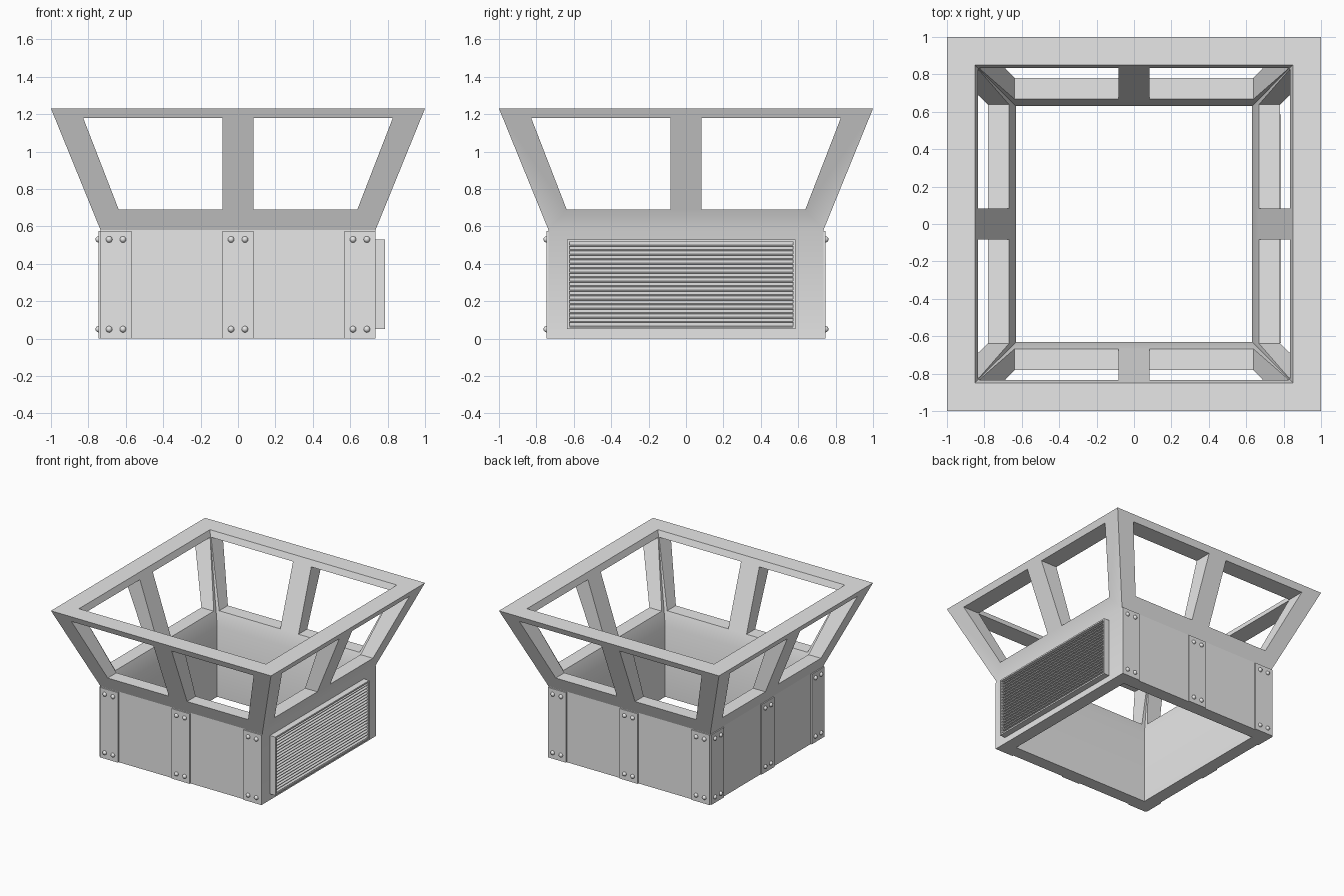
import bpy, bmesh, math
from mathutils import Matrix, Vector

cube = bpy.data.objects.get("Cube")
if cube:
    bpy.data.objects.remove(cube, do_unlink=True)

HALF, WALL_TOP, TOP = 0.735, 0.58, 1.23
PLATE = 0.01

grey = bpy.data.materials.new("plain grey")
grey.use_nodes = True
grey.diffuse_color = (0.8, 0.8, 0.8, 1)
grey.node_tree.nodes["Principled BSDF"].inputs["Base Color"].default_value = (0.8, 0.8, 0.8, 1)


def make_object(name, bm, smooth=False):
    bmesh.ops.recalc_face_normals(bm, faces=bm.faces[:])
    mesh = bpy.data.meshes.new(name)
    bm.to_mesh(mesh)
    bm.free()
    obj = bpy.data.objects.new(name, mesh)
    bpy.context.collection.objects.link(obj)
    mesh.materials.append(grey)
    if smooth:
        smooth_by_angle(obj)
    return obj


def activate(obj):
    bpy.ops.object.select_all(action="DESELECT")
    obj.select_set(True)
    bpy.context.view_layer.objects.active = obj


def smooth_by_angle(obj):
    activate(obj)
    bpy.ops.object.shade_smooth_by_angle(angle=math.radians(30))


def add_box(bm, low, high, tilt=0):
    low, high = Vector(low), Vector(high)
    matrix = (Matrix.Translation((low + high) / 2) @ Matrix.Rotation(tilt, 4, "Y")
              @ Matrix.Diagonal((*(high - low), 1)))
    bmesh.ops.create_cube(bm, size=1, matrix=matrix)


# Square tube that flares outward above the wall
def make_frame():
    profile = [(HALF, 0), (HALF, WALL_TOP), (1, TOP), (0.85, TOP), (0.63, WALL_TOP), (0.63, 0)]
    bm = bmesh.new()
    corners = [(1, 1), (-1, 1), (-1, -1), (1, -1)]
    rings = [[bm.verts.new((sx * r, sy * r, z)) for sx, sy in corners] for r, z in profile]
    for i, ring in enumerate(rings):
        other = rings[(i + 1) % len(rings)]
        for j in range(4):
            k = (j + 1) % 4
            bm.faces.new((ring[j], ring[k], other[k], other[j]))
    return make_object("frame", bm)


# Pair of slanted window openings running straight through the frame
def cut_windows(frame, angle):
    bm = bmesh.new()
    for side in (-1, 1):
        outline = [(0.083, 0.69), (0.638, 0.69), (0.828, 1.18), (0.083, 1.18)]
        face = bm.faces.new([bm.verts.new((side * x, -1.2, z)) for x, z in outline])
        moved = bmesh.ops.extrude_face_region(bm, geom=[face])["geom"]
        verts = [v for v in moved if isinstance(v, bmesh.types.BMVert)]
        bmesh.ops.translate(bm, verts=verts, vec=(0, 2.4, 0))
    bm.transform(Matrix.Rotation(angle, 4, "Z"))
    cutter = make_object("window_cutter", bm)
    cutter.hide_render = True
    mod = frame.modifiers.new("windows", "BOOLEAN")
    mod.operation, mod.solver, mod.object = "DIFFERENCE", "EXACT", cutter
    activate(frame)
    bpy.ops.object.modifier_apply(modifier=mod.name)
    bpy.data.objects.remove(cutter, do_unlink=True)


frame = make_frame()
for angle in (0, math.pi / 2):
    cut_windows(frame, angle)
smooth_by_angle(frame)

# Keep the outer bend crisp except on the grille side
for edge in frame.data.edges:
    a, b = (frame.data.vertices[i].co for i in edge.vertices)
    at_bend = all(abs(p.z - WALL_TOP) < 0.001 and max(abs(p.x), abs(p.y)) > 0.7 for p in (a, b))
    if at_bend and not (a.x > 0.7 and b.x > 0.7):
        edge.use_edge_sharp = True

# Riveted straps on the three sides without a grille
for side, angle in (("front", 0), ("back", math.pi), ("right", -math.pi / 2)):
    turn = Matrix.Rotation(angle, 4, "Z")
    straps, rivets = bmesh.new(), bmesh.new()
    for centre in (-0.652, 0, 0.652):
        add_box(straps, (centre - 0.083, -HALF - PLATE, 0), (centre + 0.083, -HALF + PLATE, WALL_TOP - 0.005))
        for dx in (-0.037, 0.037):
            for z in (0.05, 0.53):
                bmesh.ops.create_uvsphere(rivets, u_segments=16, v_segments=10, radius=0.017,
                                          matrix=Matrix.Translation((centre + dx, -HALF - PLATE, z)))
    for bm in (straps, rivets):
        bm.transform(turn)
    make_object(side + "_straps", straps)
    make_object(side + "_rivets", rivets, smooth=True)

# Grille surround
Y0, Y1, Z0, Z1, FRONT, RIM = -0.635, 0.585, 0.05, 0.53, 0.785, 0.012
bm = bmesh.new()
for z in (Z0, Z1 - RIM):
    add_box(bm, (HALF - 0.01, Y0, z), (FRONT, Y1, z + RIM))
for y in (Y0, Y1 - RIM):
    add_box(bm, (HALF - 0.01, y, Z0 + RIM), (FRONT, y + RIM, Z1 - RIM))
make_object("grille_surround", bm)

# Tilted grille slats
bm = bmesh.new()
COUNT = 19
pitch = (Z1 - Z0 - 2 * RIM) / COUNT
for i in range(COUNT):
    z = Z0 + RIM + pitch * (i + 0.5)
    add_box(bm, (HALF + 0.005, Y0 + RIM, z - 0.004), (FRONT - 0.005, Y1 - RIM, z + 0.004), math.radians(30))
make_object("grille_slats", bm)
